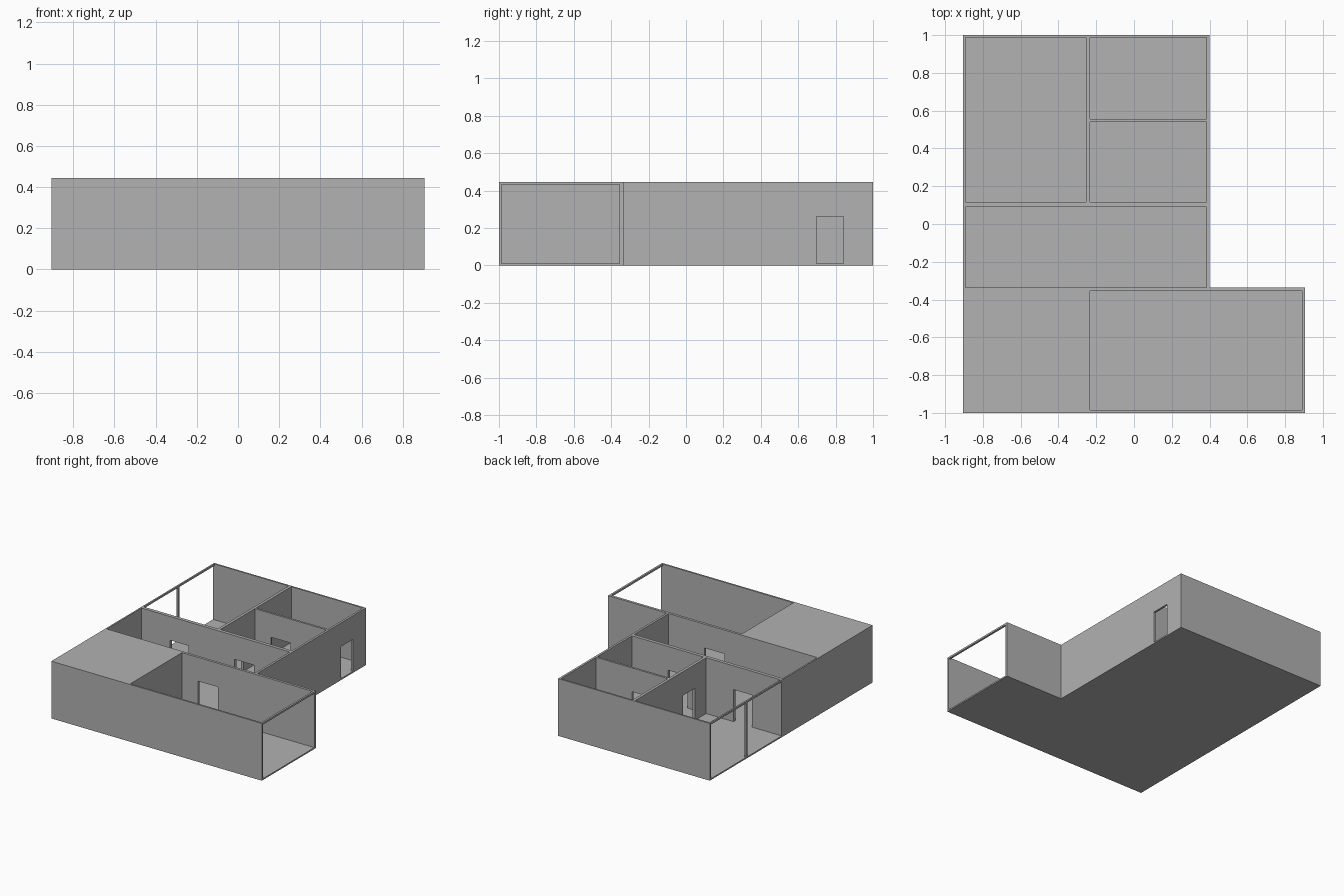
import bpy
import bmesh

cube = bpy.data.objects.get("Cube")
if cube:
    bpy.data.objects.remove(cube, do_unlink=True)

HEIGHT = 0.445
FLOOR = 0.011
DOOR_HEAD = 0.26
WIDE_HEAD = 0.431

grey = bpy.data.materials.new("plaster_grey")
grey.use_nodes = True
colour = (0.445, 0.445, 0.445, 1)
grey.diffuse_color = colour
grey.node_tree.nodes["Principled BSDF"].inputs["Base Color"].default_value = colour


def finish(name, bm):
    bmesh.ops.recalc_face_normals(bm, faces=bm.faces)
    mesh = bpy.data.meshes.new(name)
    bm.to_mesh(mesh)
    bm.free()
    mesh.materials.append(grey)
    obj = bpy.data.objects.new(name, mesh)
    bpy.context.collection.objects.link(obj)
    return obj


def add_box(bm, low, high):
    verts = bmesh.ops.create_cube(bm, size=1)["verts"]
    for v in verts:
        for i in range(3):
            v.co[i] = low[i] if v.co[i] < 0 else high[i]


def wall(name, axis, span, faces, openings=(), head=DOOR_HEAD):
    """Wall running along axis, split into piers and lintels around its openings."""
    bm = bmesh.new()

    def piece(a, b, bottom):
        if b - a < 0.001:
            return
        if axis == "x":
            add_box(bm, (a, faces[0], bottom), (b, faces[1], HEIGHT))
        else:
            add_box(bm, (faces[0], a, bottom), (faces[1], b, HEIGHT))

    at = span[0]
    for a, b in openings:
        piece(at, a, FLOOR)
        piece(a, b, head)
        at = b
    piece(at, span[1], FLOOR)
    return finish(name, bm)


# Stepped floor slab
bm = bmesh.new()
outline = [(-0.905, -1), (0.905, -1), (0.905, -0.335),
           (0.4, -0.335), (0.4, 1), (-0.905, 1)]
slab = bm.faces.new([bm.verts.new((x, y, 0)) for x, y in outline])
top = bmesh.ops.extrude_face_region(bm, geom=[slab], use_keep_orig=True)["geom"]
bmesh.ops.translate(bm, vec=(0, 0, FLOOR),
                    verts=[g for g in top if isinstance(g, bmesh.types.BMVert)])
finish("floor_slab", bm)

# Closed corner block
bm = bmesh.new()
add_box(bm, (-0.905, -1, FLOOR), (-0.233, -0.335, HEIGHT))
finish("corner_block", bm)

# Front room, open at its end
middle_door = [(-0.095, 0.075)]
wall("front_wall", "x", (-0.233, 0.905), (-1, -0.986))
wall("front_room_back_wall", "x", (-0.233, 0.905), (-0.355, -0.335), middle_door)
wall("front_room_end_beam", "y", (-0.986, -0.355), (0.89, 0.905),
     [(-0.986, -0.355)], WIDE_HEAD)

# Outer walls, with wide paired openings on one side
wall("window_side_wall", "y", (-0.335, 0.987), (-0.905, -0.893),
     [(0.117, 0.54), (0.556, 0.987)], WIDE_HEAD)
wall("door_side_wall", "y", (-0.335, 0.987), (0.383, 0.4), [(0.697, 0.843)])
wall("back_wall", "x", (-0.905, 0.4), (0.987, 1))

# Inner partitions
wall("hall_partition", "x", (-0.893, 0.383), (0.09, 0.117),
     [(-0.65, -0.49)] + middle_door)
wall("long_partition", "y", (0.117, 0.987), (-0.255, -0.233), [(0.255, 0.4)])
wall("small_room_partition", "x", (-0.233, 0.383), (0.54, 0.556), middle_door)
